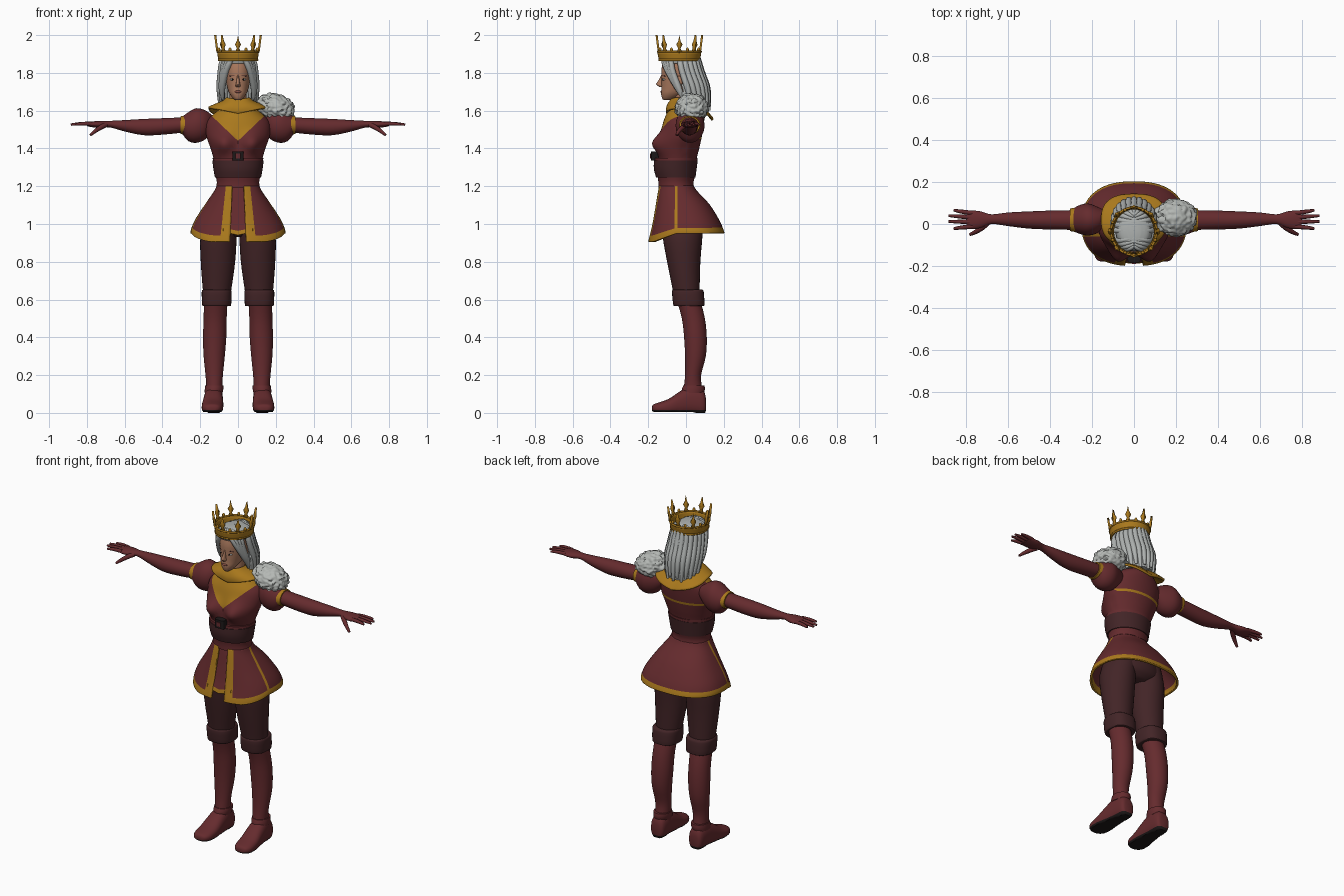
import bpy, bmesh, math
from mathutils import Vector, Matrix, noise

if "Cube" in bpy.data.objects:
    bpy.data.objects.remove(bpy.data.objects["Cube"])


def material(name, r, g, b):
    m = bpy.data.materials.new(name)
    m.use_nodes = True
    m.diffuse_color = (r, g, b, 1)
    m.node_tree.nodes["Principled BSDF"].inputs["Base Color"].default_value = (r, g, b, 1)
    return m


RED = material("red cloth", .13, .024, .027)
DARK = material("dark maroon leather", .055, .018, .02)
GOLD = material("gold trim", .4, .19, .012)
HAIR = material("grey hair", .42, .44, .43)
FUR = material("pale fur", .46, .48, .46)
SKIN = material("skin", .4, .19, .11)
BLACK = material("near black", .012, .009, .009)
LIPS = material("lips", .25, .08, .06)
WHITE = material("eye white", .6, .6, .58)


def make(bm, name, *mats, solid=0):
    bmesh.ops.recalc_face_normals(bm, faces=bm.faces)
    me = bpy.data.meshes.new(name)
    bm.to_mesh(me)
    bm.free()
    for m in mats:
        me.materials.append(m)
    me.shade_smooth()
    me.set_sharp_from_angle(angle=.75)
    ob = bpy.data.objects.new(name, me)
    bpy.context.collection.objects.link(ob)
    if solid:
        mod = ob.modifiers.new("thickness", "SOLIDIFY")
        mod.thickness, mod.offset = solid, 0
    return ob


def loft_mesh(rings, axis="z", n=32, p=2, steps=3, side=1, caps=True):
    """Rings are (position, low, high, low, high) extents, or (position, half width, low, high)."""
    rings = [r if len(r) == 5 else (r[0], -r[1], r[1], r[2], r[3]) for r in rings]
    rows = []
    for i in range(len(rings) - 1):
        quad = [rings[max(i - 1, 0)], rings[i], rings[i + 1], rings[min(i + 2, len(rings) - 1)]]
        for k in range(steps):
            t = k / steps
            rows.append([b + t * (c - a) / 2 + t * t * (a - 2.5 * b + 2 * c - d / 2)
                         + t ** 3 * (1.5 * (b - c) + (d - a) / 2) for a, b, c, d in zip(*quad)])
    rows.append(rings[-1])
    bm = bmesh.new()
    loops = []
    for t, a0, a1, b0, b1 in rows:
        loop = []
        for j in range(n):
            ang = math.tau * j / n
            u, v = (math.copysign(abs(f) ** (2 / p), f) for f in (math.cos(ang), math.sin(ang)))
            a, b = (a0 + a1 + u * (a1 - a0)) / 2, (b0 + b1 + v * (b1 - b0)) / 2
            x, y, z = {"z": (a, b, t), "x": (t, a, b), "y": (a, t, b)}[axis]
            loop.append(bm.verts.new((x * side, y, z)))
        loops.append(loop)
    for lo, hi in zip(loops, loops[1:]):
        for j in range(n):
            bm.faces.new((lo[j - 1], lo[j], hi[j], hi[j - 1]))
    if caps:
        bm.faces.new(loops[0])
        bm.faces.new(loops[-1])
    return bm


def loft(name, mat, rings, solid=0, **kw):
    return make(loft_mesh(rings, **kw), name, mat, solid=solid)


def cut(bm, co, no):
    bmesh.ops.bisect_plane(bm, geom=bm.verts[:] + bm.edges[:] + bm.faces[:], plane_co=co, plane_no=no)


def paint(bm, rule):
    for f in bm.faces:
        f.material_index = int(rule(*f.calc_center_median()))


def keep(bm, rule):
    drop = [f for f in bm.faces if not rule(*f.calc_center_median())]
    bmesh.ops.delete(bm, geom=drop, context="FACES")


def ball(name, mat, co, size):
    bm = bmesh.new()
    bmesh.ops.create_uvsphere(bm, u_segments=16, v_segments=10, radius=1,
                              matrix=Matrix.Translation(co) @ Matrix.Diagonal((*size, 1)))
    return make(bm, name, mat)


def strand(name, mat, pts, radii, cyclic=False):
    cu = bpy.data.curves.new(name, "CURVE")
    cu.dimensions, cu.bevel_depth, cu.bevel_resolution = "3D", 1, 2
    cu.resolution_u, cu.use_fill_caps = 5, True
    sp = cu.splines.new("NURBS")
    sp.points.add(len(pts) - 1)
    for q, co, r in zip(sp.points, pts, radii):
        q.co, q.radius = (*co, 1), r
    sp.order_u, sp.use_endpoint_u, sp.use_cyclic_u = 3, True, cyclic
    cu.materials.append(mat)
    ob = bpy.data.objects.new(name, cu)
    bpy.context.collection.objects.link(ob)


# Bodice with shaped bust, gold neckline and back trim
bm = loft_mesh([(1.17, .105, -.13, .035), (1.22, .105, -.135, .035), (1.28, .118, -.145, .05),
                (1.34, .128, -.145, .055), (1.4, .145, -.14, .07), (1.47, .168, -.135, .085),
                (1.54, .165, -.12, .095), (1.59, .12, -.1, .1), (1.63, .06, -.08, .06)], n=64, steps=5)
for v in bm.verts:
    if v.co.y < 0:
        v.co.y -= .055 * math.exp(-((abs(v.co.x) - .08) ** 2 + (v.co.z - 1.425) ** 2) / .003)
for s in (-1, 1):
    cut(bm, (0, 0, 1.44), (s * .95, 0, -1))
for z in (1.45, 1.464):
    cut(bm, (0, 0, z), (0, 0, 1))
paint(bm, lambda x, y, z: (y < 0 and z > 1.44 + .95 * abs(x)) or (y > .02 and 1.45 < z < 1.464))
make(bm, "bodice", RED, GOLD)

# Wide collar, lower at the back
bm = loft_mesh([(1.655, .058, -.075, .05), (1.635, .075, -.09, .075), (1.61, .115, -.1, .115),
                (1.585, .155, -.1, .14)], p=2.6, n=48, caps=False)
for v in bm.verts:
    v.co.z += .2 * abs(v.co.x) - .25 * max(v.co.y, 0)
make(bm, "collar", GOLD, solid=.012)

# Corset, belt and buckle
loft("corset_band", DARK, [(1.245, .122, -.158, .05), (1.29, .13, -.17, .056), (1.335, .136, -.17, .062)], n=48)
loft("corset_edge", RED, [(1.335, .133, -.166, .06), (1.35, .134, -.166, .061)], n=48)
loft("belt", RED, [(1.19, .116, -.146, .043), (1.22, .112, -.146, .04), (1.248, .117, -.15, .046)], n=48)
loft("buckle", BLACK, [(1.335, .03, -.185, -.14), (1.385, .03, -.185, -.14)], p=6)
loft("buckle_stud", RED, [(1.348, .014, -.19, -.15), (1.372, .014, -.19, -.15)], p=6)

# Skirt with split front, gold hem, gold edges and side seams
SKIRT = [(1.2, .108, -.138, .035), (1.17, .122, -.145, .055), (1.1, .17, -.158, .12),
         (1.02, .222, -.175, .17), (.97, .243, -.19, .192), (.95, .245, -.195, .198)]
bm = loft_mesh(SKIRT, p=2.4, n=72, steps=4, caps=False)
cut(bm, (0, 0, .978), (0, 0, 1))
for s in (-1, 1):
    cut(bm, (s * .03, 0, 1.2), (s, 0, .05))
    cut(bm, (s * .062, 0, 1.2), (s, 0, .13))
for y in (-.058, -.044):
    cut(bm, (0, y, 0), (0, 1, 0))
keep(bm, lambda x, y, z: y > 0 or abs(x) > .03 + .05 * (1.2 - z))
paint(bm, lambda x, y, z: z < .978 or -.058 < y < -.044 or (y < 0 and abs(x) < .062 + .13 * (1.2 - z)))
for v in bm.verts:
    v.co.z = 1.2 - (1.2 - v.co.z) * (1 + .18 * min(1, max(0, (-v.co.y - .05) / .12)))
make(bm, "skirt", RED, GOLD, solid=.012)
bm = loft_mesh(SKIRT, p=2.4, n=72, steps=4, caps=False)
cut(bm, (0, 0, .972), (0, 0, 1))
keep(bm, lambda x, y, z: y < 0 and abs(x) < .075)
paint(bm, lambda x, y, z: z < .972)
for v in bm.verts:
    v.co.y += .01
    v.co.z = 1.2 - (1.2 - v.co.z) * (1.04 - .9 * abs(v.co.x))
make(bm, "skirt_front_panel", RED, GOLD, solid=.006)
loft("hips", DARK, [(1.15, .11, -.12, .05), (1.05, .16, -.13, .1), (.97, .165, -.11, .1), (.93, .08, -.06, .06)])

for s, tag in ((1, "left"), (-1, "right")):
    # Legs
    loft(tag + "_trouser_leg", DARK, [(1.08, 0, .15, -.12, .09), (.95, .006, .197, -.125, .088),
         (.8, .015, .197, -.1, .076), (.65, .036, .186, -.07, .072), (.58, .05, .18, -.06, .07)], side=s)
    loft(tag + "_knee_cuff", DARK, [(.565, .042, .184, -.062, .092), (.575, .036, .19, -.068, .098),
         (.64, .034, .192, -.074, .094), (.652, .04, .186, -.068, .088)], p=2.5, side=s)
    loft(tag + "_boot_shaft", RED, [(.6, .055, .18, -.05, .075), (.5, .06, .182, -.022, .1),
         (.4, .062, .185, -.01, .11), (.3, .07, .182, -.005, .105), (.2, .08, .172, -.005, .08),
         (.13, .083, .168, -.012, .085), (.06, .08, .175, -.02, .09)], side=s)
    loft(tag + "_ankle_band", RED, [(.105, .082, .176, -.025, .095), (.125, .078, .176, -.022, .1),
         (.145, .078, .174, -.014, .098)], side=s)
    bm = loft_mesh([(.105, .1, .155, .01, .08), (.09, .085, .17, -.01, .12), (.03, .08, .178, -.01, .14),
                    (-.03, .078, .185, -.01, .115), (-.09, .078, .192, -.01, .075),
                    (-.145, .084, .19, -.005, .055), (-.172, .1, .175, .005, .045),
                    (-.18, .12, .155, .012, .032)], axis="y", p=2.4, side=s)
    cut(bm, (0, 0, .016), (0, 0, 1))
    paint(bm, lambda x, y, z: z < .016)
    for v in bm.verts:
        v.co.z = max(v.co.z, 0 if v.co.y > .03 else .006)
    make(bm, tag + "_boot_foot", RED, BLACK)

    # Arms
    loft(tag + "_puff_sleeve", RED, [(.13, .01, .06, 1.5, 1.57), (.17, -.04, .08, 1.45, 1.6),
         (.22, -.055, .098, 1.43, 1.613), (.265, -.045, .088, 1.44, 1.59), (.295, -.03, .07, 1.478, 1.568)],
         axis="x", side=s)
    loft(tag + "_sleeve_trim", GOLD, [(.28, -.038, .078, 1.472, 1.574), (.305, -.034, .074, 1.477, 1.57)],
         axis="x", side=s)
    loft(tag + "_gloved_arm", RED, [(.28, -.028, .066, 1.485, 1.565), (.4, -.026, .064, 1.473, 1.56),
         (.5, -.022, .06, 1.47, 1.556), (.6, -.01, .055, 1.49, 1.55), (.68, 0, .046, 1.512, 1.546),
         (.73, -.018, .06, 1.508, 1.546), (.77, -.024, .064, 1.512, 1.543), (.8, -.018, .06, 1.518, 1.538)],
         axis="x", side=s)
    for i, (y0, x1, y1) in enumerate([(.052, .86, .066), (.031, .885, .04), (.01, .885, .012), (-.012, .86, -.022)]):
        strand(f"{tag}_finger_{i}", RED, [(s * .77, y0, 1.53), (s * .83, (y0 + y1) / 2, 1.533), (s * x1, y1, 1.526)],
               [.011, .011, .006])
    strand(tag + "_thumb", RED, [(s * .7, .005, 1.525), (s * .74, -.034, 1.508), (s * .782, -.05, 1.47)],
           [.014, .014, .007])

    # Eyes, brows and ears
    ball(tag + "_eye", WHITE, (s * .028, -.113, 1.765), (.014, .012, .006))
    ball(tag + "_iris", BLACK, (s * .028, -.121, 1.765), (.005, .006, .005))
    strand(tag + "_brow", DARK, [(s * .013, -.126, 1.783), (s * .03, -.122, 1.788), (s * .046, -.11, 1.782)],
           [.003, .003, .002])
    ball(tag + "_ear", SKIN, (s * .076, -.035, 1.755), (.012, .02, .03))

# Head
loft("neck", SKIN, [(1.58, .055, -.075, .05), (1.64, .046, -.065, .035), (1.72, .046, -.06, .04)])
loft("head", SKIN, [(1.656, .014, -.118, -.08), (1.665, .026, -.126, -.06), (1.69, .045, -.132, -.01),
     (1.72, .056, -.13, .03), (1.77, .066, -.13, .06), (1.82, .068, -.13, .065), (1.87, .06, -.118, .05)], p=2.2)
loft("nose", SKIN, [(1.724, .009, -.14, -.11), (1.734, .014, -.152, -.11), (1.742, .011, -.158, -.11),
     (1.77, .007, -.14, -.11), (1.795, .006, -.129, -.1)], n=16)
ball("lips", LIPS, (0, -.128, 1.7), (.018, .008, .007))

# Hair: inner mass and overlapping locks falling from a centre parting
bm = loft_mesh([(1.905, .03, -.08, .02), (1.89, .07, -.115, .055), (1.85, .088, -.128, .08),
                (1.78, .092, -.12, .1), (1.7, .1, -.09, .118), (1.61, .09, -.06, .118)], n=48, steps=4)
keep(bm, lambda x, y, z: z > 1.85 or y > -.02)
make(bm, "hair_mass", HAIR, solid=.004)
for deg in list(range(-90, 91, 15)) + [s * d for s in (-1, 1) for d in (120, 135, 150, 165)]:
    front = abs(deg) > 100
    pts = [(0, -.03 + .075 * math.cos(math.radians(deg)), 1.9)]
    for i, (z, rx, ry, cy) in enumerate([(1.895, .055, .09, -.03), (1.86, .086, .1, -.032), (1.8, .093, .105, -.02),
                                         (1.7, .1, .105, .018), (1.6, .09, .092, .03)]):
        swept = math.copysign(abs(deg) + (118 - abs(deg)) * min(1, i / 3), deg) if front else deg
        a = math.radians(swept)
        z += (.06 if front else .02 * (deg // 15 % 2)) * (i == 4)
        pts.append((rx * math.sin(a), cy + ry * math.cos(a), z))
    strand("hair_lock", HAIR, pts, [.008, .012, .016, .016, .018, .007])

# Crown: band, rims and eight pointed finials
loft("crown_band", GOLD, [(1.868, .1, -.14, .07), (1.912, .107, -.148, .078)], n=48, caps=False, solid=.008)
for z, r in ((1.868, .102), (1.912, .109)):
    ring = [(r * math.cos(math.tau * k / 24), -.035 + r * 1.05 * math.sin(math.tau * k / 24), z) for k in range(24)]
    strand("crown_rim", GOLD, ring, [.006] * 24, cyclic=True)
half = [(.014, 1.91), (.006, 1.93), (.016, 1.95), (.006, 1.968)]
outline = half + [(0, 2)] + [(-w, z) for w, z in reversed(half)]
for k in range(8):
    a = math.tau * k / 8
    out, along = Vector((math.cos(a), math.sin(a), 0)), Vector((-math.sin(a), math.cos(a), 0))
    bm = bmesh.new()
    bm.faces.new([bm.verts.new(out * (.109 + .13 * (z - 1.91)) + along * w + Vector((0, -.035, z))) for w, z in outline])
    make(bm, "crown_finial", GOLD, solid=.011)
    mid = Vector((math.cos(a + math.pi / 8), math.sin(a + math.pi / 8), 0)) * .11
    ball("crown_bead", GOLD, mid + Vector((0, -.035, 1.922)), (.008, .008, .012))

# Fur shoulder piece
bm = bmesh.new()
bmesh.ops.create_icosphere(bm, subdivisions=5, radius=1)
for v in bm.verts:
    lump = 1 + .2 * abs(noise.noise(v.co * 2.6)) + .1 * noise.noise(v.co * 5)
    v.co = Vector((v.co.x * .097, v.co.y * .084, v.co.z * .07)) * lump
bmesh.ops.transform(bm, verts=bm.verts, matrix=Matrix.Translation((.2, .03, 1.615)) @ Matrix.Rotation(.25, 4, "Y"))
make(bm, "fur_shoulder", FUR)
